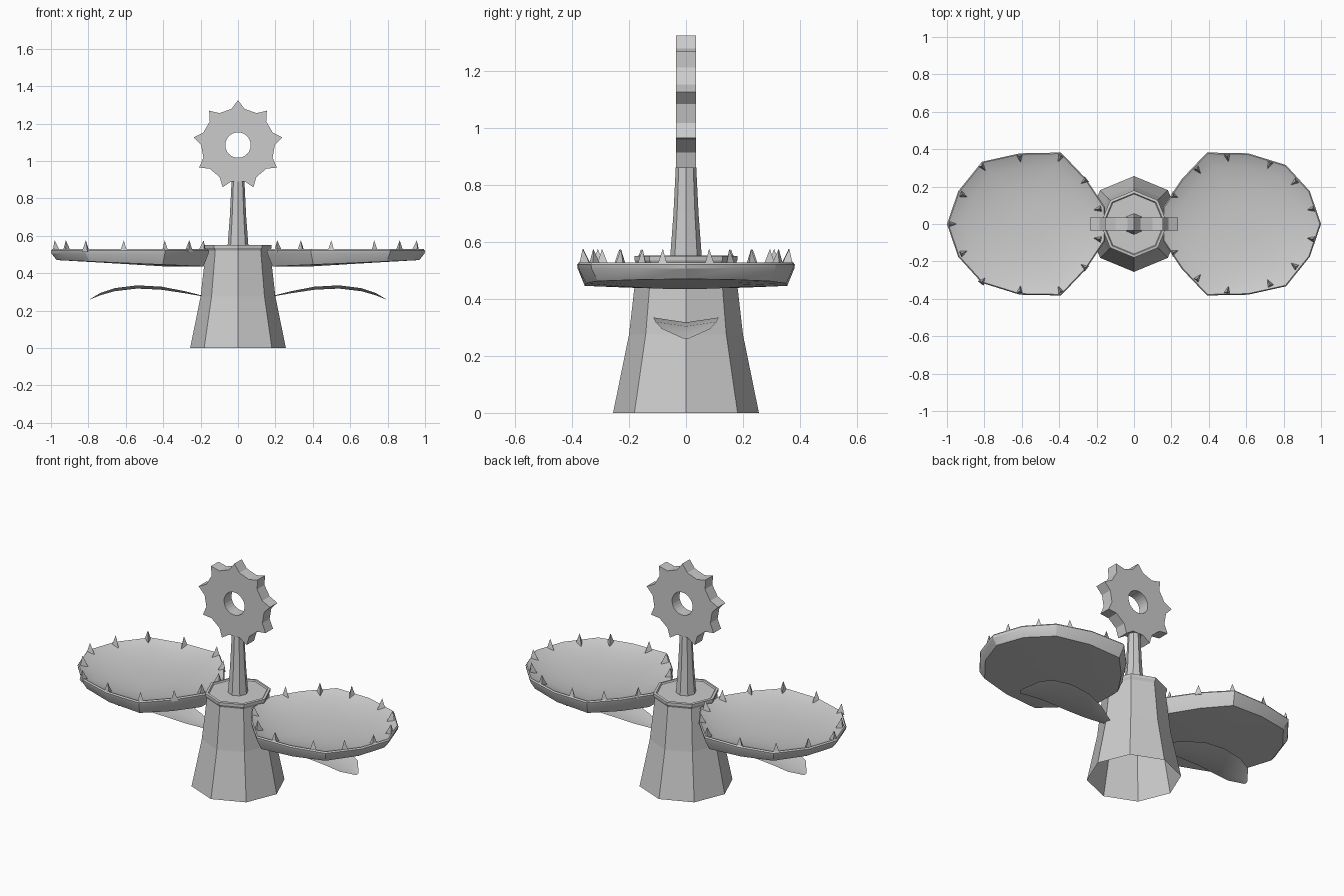
import bpy, bmesh
from math import sin, cos, pi, radians

if "Cube" in bpy.data.objects:
    bpy.data.objects.remove(bpy.data.objects["Cube"])


def make(name, verts, faces, smooth=None):
    me = bpy.data.meshes.new(name)
    me.from_pydata(verts, [], faces)
    bm = bmesh.new()
    bm.from_mesh(me)
    bmesh.ops.recalc_face_normals(bm, faces=bm.faces)
    bm.to_mesh(me)
    bm.free()
    ob = bpy.data.objects.new(name, me)
    bpy.context.collection.objects.link(ob)
    if smooth:
        bpy.ops.object.select_all(action='DESELECT')
        ob.select_set(True)
        bpy.context.view_layer.objects.active = ob
        bpy.ops.object.shade_smooth_by_angle(angle=radians(smooth))
    return ob


def loft(name, rings, cap_start=True, cap_end=True, loop=False, smooth=None):
    """Join equal-sized closed rings of points with quads."""
    n, m = len(rings[0]), len(rings)
    verts = [p for r in rings for p in r]
    faces = []
    for i in range(m if loop else m - 1):
        a, b = i * n, ((i + 1) % m) * n
        faces += [(a + j, a + (j + 1) % n, b + (j + 1) % n, b + j) for j in range(n)]
    if cap_start and not loop:
        faces.append(tuple(range(n)))
    if cap_end and not loop:
        faces.append(tuple(range((m - 1) * n, m * n)))
    return make(name, verts, faces, smooth)


def octagon(r, z):
    return [(r * cos(k * pi / 4), r * sin(k * pi / 4), z) for k in range(8)]


# Pedestal, open underneath, and tapered stalk
loft("pedestal", [octagon(r, z) for r, z in
     [(.256, 0), (.2, .275), (.172, .52), (.18, .535), (.18, .55), (.165, .552), (.16, .545)]],
     cap_start=False)
loft("stalk", [octagon(r, z) for r, z in [(.056, .54), (.044, .7), (.034, .9)]])

# Toothed wheel with a round hole: nine tips, two valley points between each
CZ, T = 1.085, .035


def wheel_ring(y, hole):
    pts = []
    for k in range(9):
        for off, r in ((-10, .197), (0, .24), (10, .197)):
            a = radians(90 + 40 * k + off * (4 / 3 if hole else 1))
            r = .068 if hole else r
            pts.append((r * cos(a), y, CZ + r * sin(a)))
    return pts


loft("toothed_wheel", [wheel_ring(-T, False), wheel_ring(T, False),
                       wheel_ring(T, True), wheel_ring(-T, True)], loop=True)

# Dished trays: outline from top view, tilted underside, hollow top
OUTLINE = [(1, 0), (.94, .175), (.813, .315), (.61, .378), (.39, .382), (.255, .24), (.155, .09),
           (.155, -.09), (.255, -.24), (.39, -.382), (.61, -.378), (.813, -.333), (.94, -.175)]
MID = .57


def tray_ring(s, z, tilt=0):
    return [(MID + (x - MID) * s, y * s, z + tilt * (x - MID)) for x, y in OUTLINE]


RINGS = [tray_ring(.5, .447, .03), tray_ring(.93, .453, .04), tray_ring(.995, .506), tray_ring(1, .52),
         tray_ring(.985, .528), tray_ring(.955, .522), tray_ring(.8, .503), tray_ring(.55, .486),
         tray_ring(.25, .478)]

# Rim spikes (x, half-width y), mirrored in y
SPIKES = {
    "right": [(.95, .08), (.86, .225), (.725, .32), (.5, .357), (.34, .29), (.215, .15)],
    "left": [(.975, 0), (.915, .155), (.81, .305), (.61, .355), (.395, .355), (.265, .23), (.19, .08)]}


def spikes(name, spots, sx):
    verts, faces = [], []
    for x, y, in sorted({(x, s * y) for x, y in spots for s in (1, -1)}):
        d = ((x - MID) ** 2 + y * y) ** .5
        ux, uy = (x - MID) / d, y / d
        i = len(verts)
        # triangular base with one corner facing inwards
        for a, b in ((-.026, 0), (.016, .02), (.016, -.02)):
            verts.append((sx * (x + ux * a - uy * b), sx * (y + uy * a + ux * b), .512))
        verts.append((sx * (x + ux * .006), sx * (y + uy * .006), .576))
        faces += [(i, i + 1, i + 2), (i, i + 1, i + 3), (i + 1, i + 2, i + 3), (i + 2, i, i + 3)]
    make(name, verts, faces)


# Lower leaf: x, z of the edge, half width
LEAF = [(.18, .278, .02), (.29, .305, .075), (.41, .328, .108), (.54, .335, .115),
        (.66, .32, .108), (.735, .295, .085), (.79, .262, .012)]


def leaf(name, sx):
    verts, faces = [], []
    for x, z, w in LEAF:
        for f in (-1, 0, 1):
            verts.append((sx * x, f * w, z - (.15 * w if f == 0 else 0)))
    for i in range(len(LEAF) - 1):
        faces += [(3 * i + j, 3 * i + j + 1, 3 * i + j + 4, 3 * i + j + 3) for j in (0, 1)]
    make(name, verts, faces, 40)


# Both sides; the left one is turned half round
for side, sx in (("right", 1), ("left", -1)):
    loft(side + "_tray", [[(sx * x, sx * y, z) for x, y, z in r] for r in RINGS], smooth=25)
    spikes(side + "_spikes", SPIKES[side], sx)
    leaf(side + "_lower_leaf", sx)
